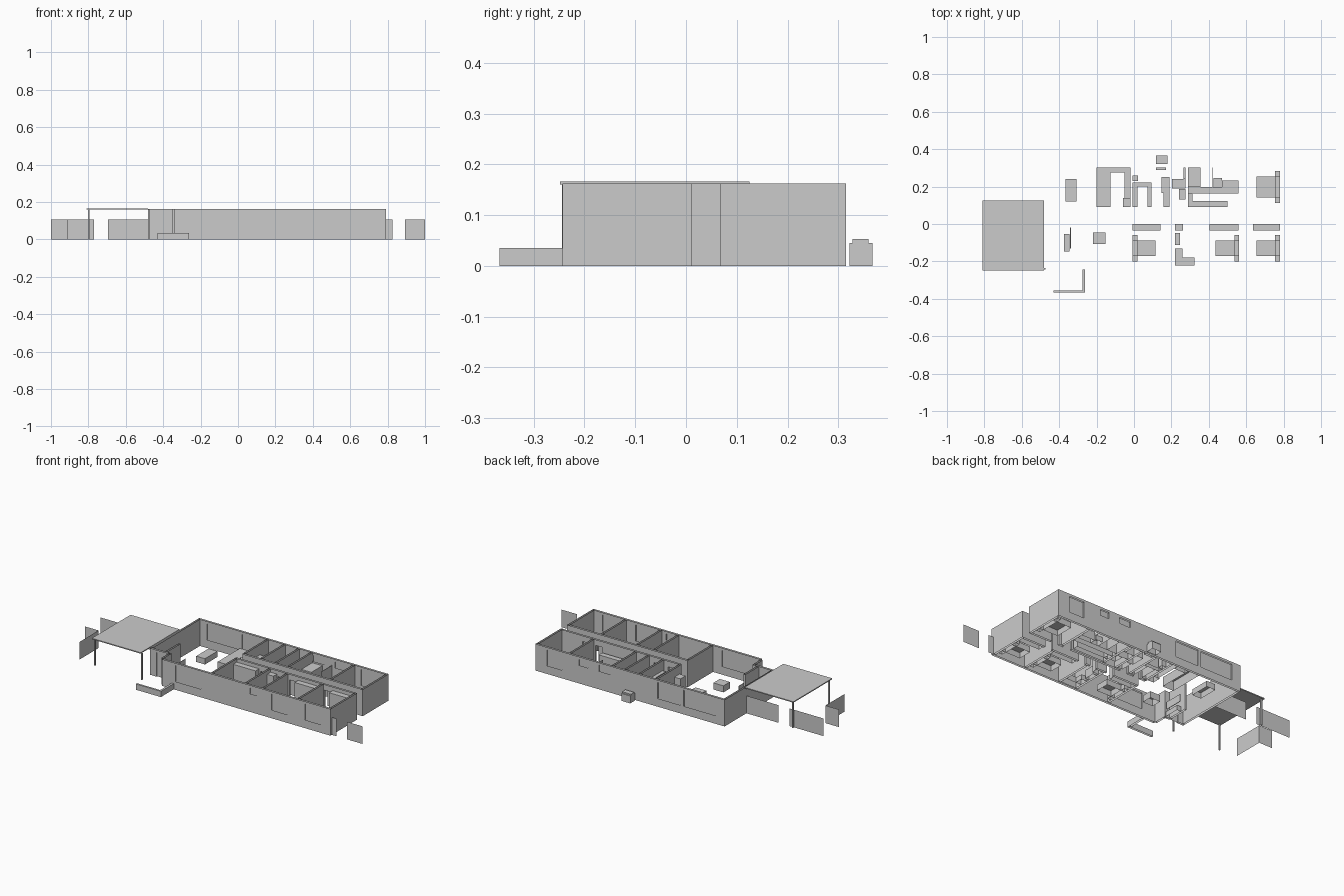
import bpy

H = 0.162      # wall height
T = 0.012      # wall thickness


def mesh(name, quads):
    verts = [v for q in quads for v in q]
    faces = [tuple(range(i, i + 4)) for i in range(0, len(verts), 4)]
    me = bpy.data.meshes.new(name)
    me.from_pydata(verts, [], faces)
    ob = bpy.data.objects.new(name, me)
    bpy.context.collection.objects.link(ob)
    return ob


def box(name, x0, x1, y0, y1, z1, z0=0.0, bottom=False):
    """Box standing on the floor; open underneath unless asked."""
    c = [(x0, y0), (x1, y0), (x1, y1), (x0, y1)]
    q = [[(*c[i], z0), (*c[(i + 1) % 4], z0), (*c[(i + 1) % 4], z1), (*c[i], z1)] for i in range(4)]
    q.append([(*p, z1) for p in c])
    if bottom:
        q.append([(*p, z0) for p in reversed(c)])
    return mesh(name, q)


def wall(name, axis, pos, a, b, windows=(), doors=()):
    """Hollow wall shell from a to b along an axis, with glazed and open gaps."""
    def P(u, w, z):
        return (u, w, z) if axis == 'x' else (w, u, z)

    def panel(u0, u1, w, z0, z1):
        return [P(u0, w, z0), P(u1, w, z0), P(u1, w, z1), P(u0, w, z1)]

    def cap(u, z0, z1):
        return [P(u, pos, z0), P(u, pos + T, z0), P(u, pos + T, z1), P(u, pos, z1)]

    holes = sorted([(*w, True) for w in windows] + [(d0, d1, 0.0, 0.127, False) for d0, d1 in doors])
    quads = [cap(a, 0, H), cap(b, 0, H)]
    panes = []
    for w in (pos, pos + T):
        u = a
        for h0, h1, z0, z1, glazed in holes:
            quads.append(panel(u, h0, w, 0, H))
            if z0 > 0:
                quads.append(panel(h0, h1, w, 0, z0))
            quads.append(panel(h0, h1, w, z1, H))
            u = h1
        quads.append(panel(u, b, w, 0, H))
    for h0, h1, z0, z1, glazed in holes:
        quads += [cap(h0, z0, z1), cap(h1, z0, z1)]
        if glazed:
            panes.append(panel(h0, h1, pos + T / 2, z0, z1))
    mesh(name, quads)
    if panes:
        mesh(name + "_glass", panes)


# Outer walls
LO, HI, SM = 0.05, 0.147, 0.11
wall("front_wall", 'x', -0.243, -0.342, 0.792,
     [(-0.25, -0.08, LO, HI), (0.25, 0.295, SM, HI), (0.395, 0.5, LO, HI), (0.62, 0.725, LO, HI)])
wall("back_wall", 'x', 0.303, -0.48, 0.792,
     [(-0.42, -0.205, LO, HI), (-0.185, -0.03, LO, HI), (0.29, 0.365, SM, HI),
      (0.44, 0.5, SM, HI), (0.615, 0.715, LO, HI)])
wall("left_wall", 'y', -0.48, -0.15, 0.303)
wall("right_wall_front", 'y', 0.78, -0.231, 0.012)
wall("right_wall_back", 'y', 0.78, 0.067, 0.303)

# Recessed entry with its door
wall("porch_side_wall", 'y', -0.354, -0.231, -0.15)
wall("porch_wall", 'x', -0.162, -0.48, -0.342, [(-0.435, -0.38, 0.0, 0.147)])
wall("entry_partition", 'y', -0.385, -0.15, -0.02)

# Hallway walls
wall("hall_wall_front", 'x', 0.0, -0.02, 0.78,
     doors=[(0.15, 0.2), (0.27, 0.315), (0.345, 0.395), (0.58, 0.63)])
wall("hall_wall_back", 'x', 0.067, -0.018, 0.78,
     doors=[(0.025, 0.065), (0.11, 0.16), (0.505, 0.555), (0.59, 0.64)])

# Room dividers
for i, x in enumerate((-0.02, 0.208, 0.324, 0.562)):
    wall(f"front_divider_{i}", 'y', x, -0.231, 0.0)
for i, x in enumerate((-0.02, 0.094, 0.191, 0.276, 0.562)):
    wall(f"back_divider_{i}", 'y', x, 0.079, 0.303)

# Carport: thin roof on posts
box("carport_roof", -0.81, -0.481, -0.248, 0.125, 0.166, 0.16, True)
for i, (x, y) in enumerate([(-0.797, -0.237), (-0.797, 0.112), (-0.478, -0.24)]):
    box(f"carport_post_{i}", x - 0.004, x + 0.004, y - 0.004, y + 0.004, 0.16)


# Fence panels: single upright sheets
def fence(name, x0, y0, x1, y1):
    mesh(name, [[(x0, y0, 0), (x1, y1, 0), (x1, y1, 0.107), (x0, y0, 0.107)]])


fence("fence_carport", -0.695, 0.105, -0.48, 0.105)
fence("fence_left_back", -1.0, 0.105, -0.77, 0.105)
fence("fence_left_front", -1.0, -0.04, -0.91, -0.04)
fence("fence_left_return", -0.91, -0.225, -0.91, -0.04)
fence("fence_right", 0.893, -0.23, 1.0, -0.23)
fence("fence_right_stub", 0.792, -0.23, 0.825, -0.23)

# Low garden wall and outdoor unit
box("garden_wall_front", -0.43, -0.262, -0.367, -0.355, 0.035)
box("garden_wall_side", -0.275, -0.262, -0.355, -0.243, 0.035)
box("outdoor_unit", 0.118, 0.178, 0.322, 0.367, 0.045)
box("outdoor_unit_cap", 0.118, 0.178, 0.328, 0.36, 0.053, 0.045)


# Beds with headboard and two side tables, head towards +x or -x
def bed(name, head, foot, y0, y1):
    d = 0.026 if foot > head else -0.026
    m = head + d
    box(name, min(m, foot), max(m, foot), y0, y1, 0.035)
    box(name + "_headboard", min(head, m), max(head, m), y0, y1, 0.055)
    for s, (a, b) in enumerate([(y0 - 0.029, y0), (y1, y1 + 0.029)]):
        box(f"{name}_side_table_{s}", min(head, m), max(head, m), a, b, 0.032)


bed("main_bed", 0.78, 0.655, 0.142, 0.255)
bed("bed_1", -0.008, 0.115, -0.172, -0.087)
bed("bed_2", 0.562, 0.437, -0.172, -0.087)
bed("bed_3", 0.78, 0.655, -0.172, -0.087)

# Wardrobes along the hallway
for i, (a, b) in enumerate([(-0.008, 0.142), (0.22, 0.262), (0.405, 0.56), (0.637, 0.78)]):
    box(f"wardrobe_{i}", a, b, -0.034, 0.0, 0.14)

# Living and dining furniture
box("coffee_table", -0.366, -0.307, 0.121, 0.241, 0.035)
box("media_cabinet", -0.373, -0.346, -0.147, -0.053, 0.03)
box("screen", -0.341, -0.338, -0.13, -0.02, 0.08, 0.035, True)
box("dining_table", -0.22, -0.152, -0.107, -0.045, 0.04)

# Kitchen and pantry units
box("kitchen_island", -0.2, -0.126, 0.09, 0.303, 0.057)
box("kitchen_back_counter", -0.126, -0.05, 0.276, 0.303, 0.057)
box("kitchen_side_counter", -0.05, -0.02, 0.14, 0.303, 0.057)
box("fridge", -0.06, -0.02, 0.09, 0.14, 0.11)
box("pantry_box", -0.008, 0.022, 0.23, 0.258, 0.057)
box("pantry_back_shelf", -0.008, 0.094, 0.2, 0.223, 0.1)
box("pantry_left_shelf", -0.008, 0.02, 0.09, 0.2, 0.1)
box("pantry_right_shelf", 0.072, 0.094, 0.09, 0.2, 0.1)

# Laundry and toilet
box("laundry_cabinet", 0.118, 0.172, 0.288, 0.303, 0.057)
box("laundry_bench", 0.147, 0.191, 0.166, 0.25, 0.057)
box("laundry_washer", 0.158, 0.191, 0.09, 0.166, 0.055)
box("linen_bench", 0.203, 0.276, 0.19, 0.24, 0.057)
box("linen_shelf", 0.264, 0.276, 0.24, 0.303, 0.1)
box("toilet", 0.24, 0.276, 0.13, 0.187, 0.03)

# Back bathroom and dressing room
box("dressing_shelf", 0.288, 0.355, 0.198, 0.303, 0.1)
box("long_bench", 0.288, 0.56, 0.163, 0.198, 0.057)
box("dressing_side_shelf", 0.288, 0.312, 0.123, 0.163, 0.1)
box("hall_shelf", 0.288, 0.5, 0.09, 0.123, 0.1)
box("shower_screen", 0.418, 0.421, 0.198, 0.303, 0.12)
box("back_toilet", 0.425, 0.47, 0.198, 0.245, 0.03)
box("back_vanity", 0.47, 0.56, 0.198, 0.233, 0.052)

# Front bathroom
box("vanity", 0.22, 0.246, -0.113, -0.048, 0.052)
box("bath_toilet", 0.22, 0.258, -0.178, -0.13, 0.03)
box("bathtub", 0.22, 0.324, -0.223, -0.178, 0.035)
